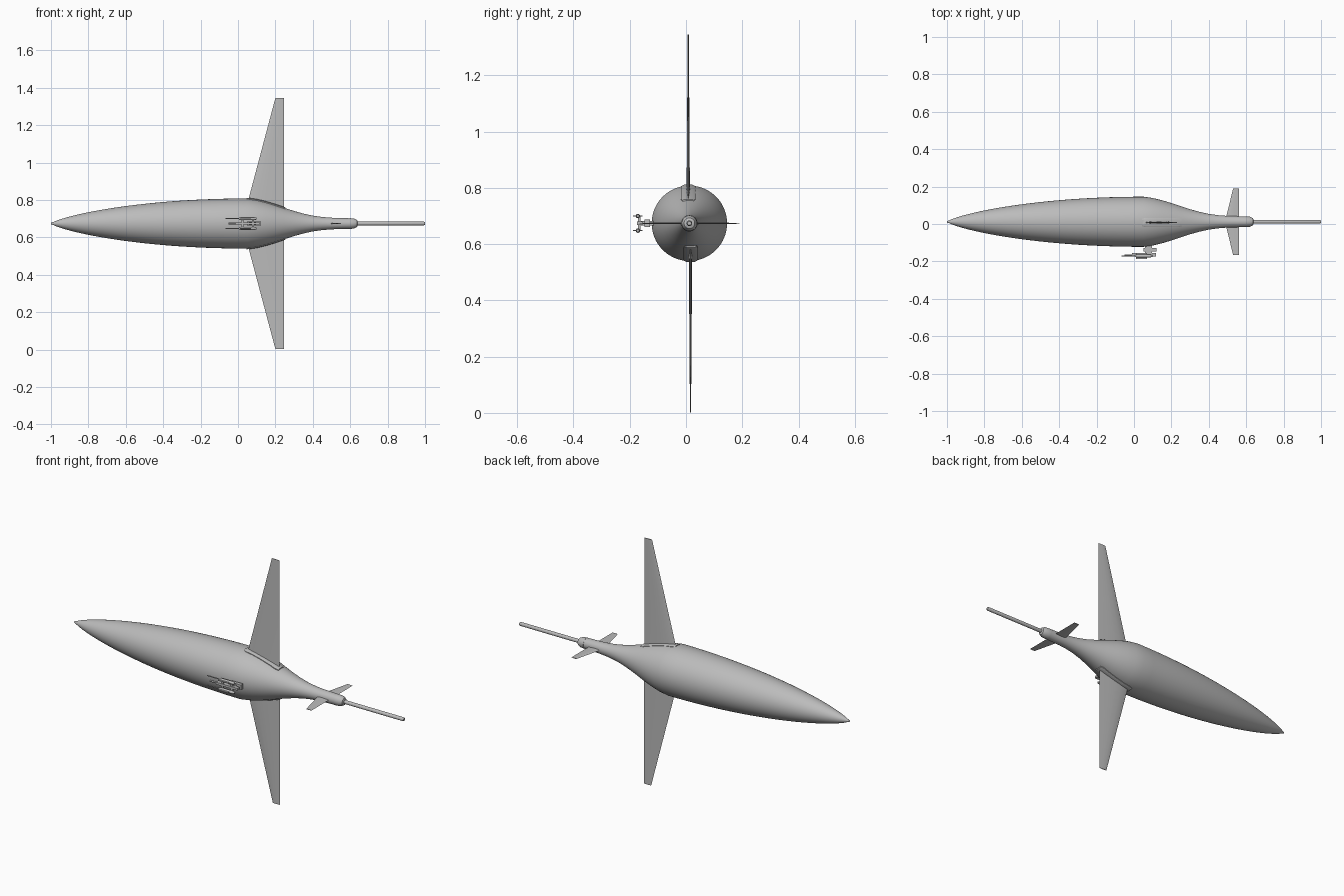
import bpy, bmesh, math
from mathutils import Matrix, Vector

cube = bpy.data.objects.get("Cube")
if cube:
    bpy.data.objects.remove(cube, do_unlink=True)

CY, CZ = 0.012, 0.674   # long axis of the hull

grey = bpy.data.materials.new("light_grey")
grey.use_nodes = True
COLOUR = (0.5, 0.5, 0.5, 1)
grey.diffuse_color = COLOUR
grey.node_tree.nodes["Principled BSDF"].inputs["Base Color"].default_value = COLOUR


def finish(name, bm, smooth=None):
    """Turn a bmesh into a named object."""
    bmesh.ops.recalc_face_normals(bm, faces=bm.faces)
    mesh = bpy.data.meshes.new(name)
    bm.to_mesh(mesh)
    bm.free()
    mesh.materials.append(grey)
    obj = bpy.data.objects.new(name, mesh)
    bpy.context.collection.objects.link(obj)
    if smooth:
        bpy.ops.object.select_all(action='DESELECT')
        obj.select_set(True)
        bpy.context.view_layer.objects.active = obj
        bpy.ops.object.shade_smooth_by_angle(angle=math.radians(smooth))
    return obj


def loft(name, rings, smooth=None):
    """Skin a list of closed rings and cap both ends."""
    bm = bmesh.new()
    loops = [[bm.verts.new(p) for p in ring] for ring in rings]
    n = len(loops[0])
    for a, b in zip(loops, loops[1:]):
        for i in range(n):
            j = (i + 1) % n
            bm.faces.new((a[i], a[j], b[j], b[i]))
    bm.faces.new(loops[0])
    bm.faces.new(loops[-1])
    return finish(name, bm, smooth)


def lathe(name, profile, y, z, sides, smooth=30):
    """Revolve (x, radius) pairs about an axis along x."""
    angles = [math.tau * i / sides for i in range(sides)]
    return loft(name, [[(x, y + r * math.cos(a), z + r * math.sin(a)) for a in angles]
                       for x, r in profile], smooth)


def box(name, lo, hi):
    lo, hi = Vector(lo), Vector(hi)
    bm = bmesh.new()
    bmesh.ops.create_cube(bm, size=1, matrix=Matrix.Translation((lo + hi) / 2)
                          @ Matrix.Diagonal((*(hi - lo), 1)))
    return finish(name, bm)


# Hull: long ogive nose, then a tapering tail
def nose_radius(x):
    return max(0.004, 0.134 * (1 - ((0.05 - x) / 1.05) ** 2) ** 0.75)


TAIL = [(0.1, 0.127), (0.15, 0.115), (0.2, 0.1), (0.25, 0.083), (0.3, 0.067),
        (0.35, 0.053), (0.4, 0.042), (0.45, 0.035), (0.5, 0.031), (0.6, 0.028)]
nose = [(-1 + 1.05 * (i / 24) ** 1.4, 0) for i in range(25)]
hull_profile = [(x, nose_radius(x)) for x, _ in nose] + TAIL
lathe("hull", hull_profile, CY, CZ, 64)
lathe("tail_collar", [(0.595, 0.029), (0.62, 0.027), (0.636, 0.019), (0.64, 0.01)], CY, CZ, 32)
lathe("tail_probe", [(0.63, 0.01), (0.993, 0.01), (1.0, 0.007)], CY, CZ, 16)


def hull_radius(x):
    for (x0, r0), (x1, r1) in zip(hull_profile, hull_profile[1:]):
        if x0 <= x <= x1:
            return r0 + (r1 - r0) * (x - x0) / (x1 - x0)
    return 0.0


# Wings and their raised root fairings, one above and one below
def section(lead, trail, thick):
    """Thin lens outline as (chord position, thickness offset)."""
    chord = trail - lead
    upper = [(lead + chord * t, thick * math.sin(math.pi * t ** 0.7)) for t in
             (0, 0.1, 0.25, 0.45, 0.7, 1)]
    return upper + [(x, -d) for x, d in reversed(upper[1:-1])]


for side, name in ((1, "upper"), (-1, "lower")):
    y = CY - 0.004 * side
    loft(name + "_wing",
         [[(x, y + d, CZ + side * h) for x, d in section(lead, 0.245, thick)]
          for h, lead, thick in ((0.06, 0.037, 0.007), (0.126, 0.055, 0.006),
                                 (0.672, 0.2, 0.002))], 40)
    rings = []
    for i in range(13):
        x = 0.045 + 0.21 * i / 12
        r = hull_radius(x)
        half = 0.025 if 0 < i < 12 else 0.02
        rings.append([(x, y + w * half, CZ + side * (r + h)) for w, h in
                      ((-1, -0.02), (-1, 0), (-0.7, 0.004), (0.7, 0.004), (1, 0), (1, -0.02))])
    loft(name + "_wing_fairing", rings, 30)

# Tail fins, one to the front and one to the back
for side, name in ((1, "back"), (-1, "front")):
    loft(name + "_tail_fin",
         [[(x, CY + side * h, CZ + d) for x, d in section(lead, 0.562, thick)]
          for h, lead, thick in ((0.015, 0.488, 0.004), (0.03, 0.494, 0.0035),
                                 (0.178, 0.53, 0.0015))], 40)

# Small mechanism carried on the front face
POD_Y = -0.167
box("pod_pylon", (0.06, -0.16, CZ - 0.008), (0.095, -0.1, CZ + 0.008))
box("pod_bracket", (0.05, -0.147, CZ - 0.014), (0.12, -0.128, CZ + 0.014))
box("pod_spine", (-0.01, -0.175, CZ - 0.006), (0.118, -0.155, CZ + 0.006))
lathe("pod_centre_rod", [(-0.052, 0.005), (0.11, 0.005)], POD_Y, CZ, 12)
for side, name in ((1, "upper"), (-1, "lower")):
    z = CZ + side * 0.026
    lathe(name + "_pod_rod", [(-0.067, 0.003), (0.03, 0.003)], POD_Y - 0.004, z, 8)
    lathe(name + "_pod_cylinder", [(0.005, 0.005), (0.015, 0.008), (0.085, 0.008),
                                   (0.1, 0.005)], POD_Y - 0.004, z, 12)
    box(name + "_pod_plate", (0.01, -0.188, z - 0.002), (0.07, -0.154, z + 0.002))
for x, name in ((0.025, "fore"), (0.08, "aft")):
    box(name + "_pod_crossbar", (x - 0.005, -0.171, CZ - 0.026), (x + 0.005, -0.162, CZ + 0.026))
